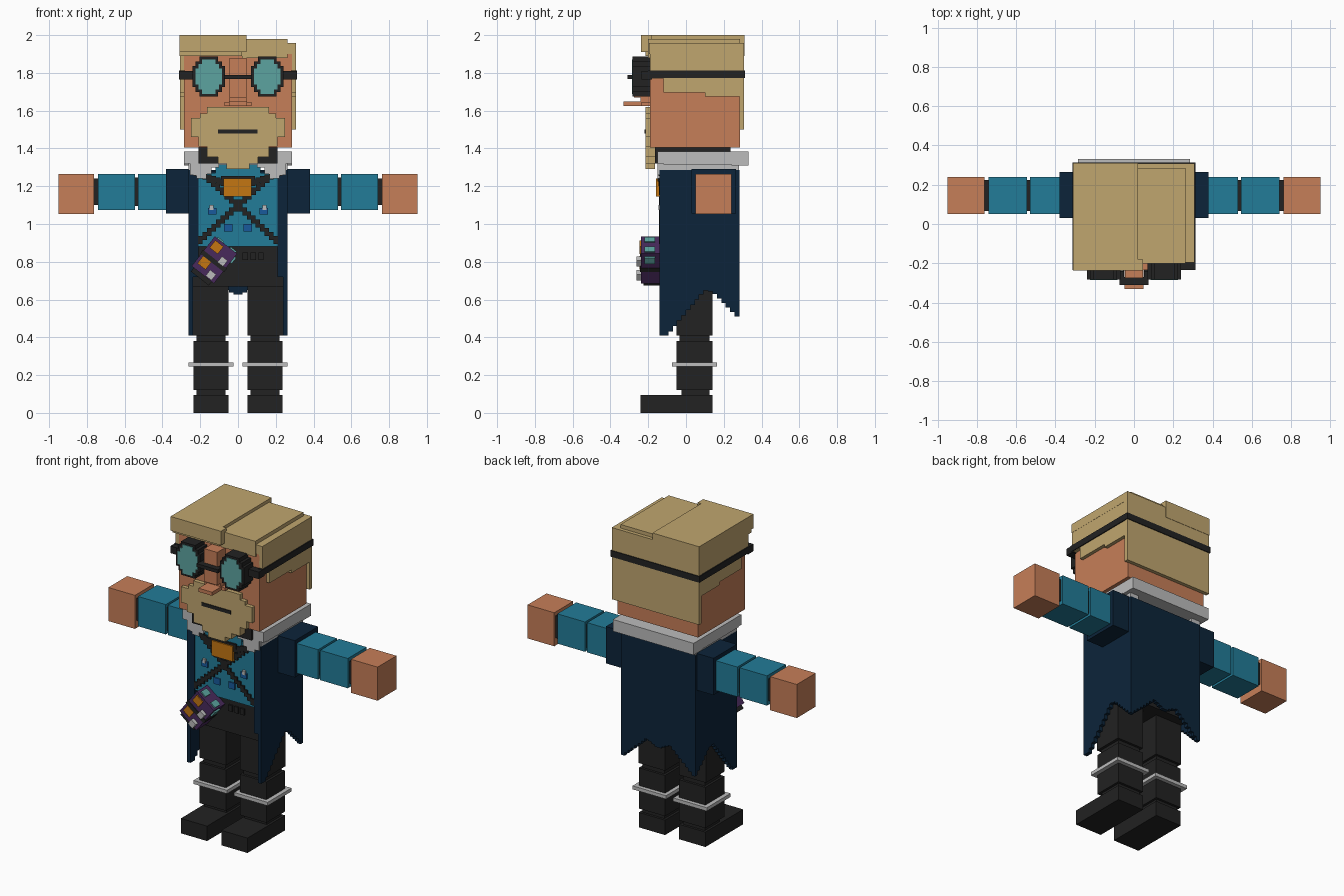
import bpy, bmesh, math
from mathutils import Matrix, Vector

if "Cube" in bpy.data.objects:
    bpy.data.objects.remove(bpy.data.objects["Cube"], do_unlink=True)


def material(name, rgb):
    lin = [((c / 255 + 0.055) / 1.055) ** 2.4 if c > 10 else c / 255 / 12.92 for c in rgb]
    m = bpy.data.materials.new(name)
    m.use_nodes = True
    m.diffuse_color = (*lin, 1)
    bsdf = m.node_tree.nodes["Principled BSDF"]
    bsdf.inputs["Base Color"].default_value = (*lin, 1)
    bsdf.inputs["Roughness"].default_value = 0.9
    return m


TAN = material("tan hair", (192, 166, 111))
SKIN = material("skin", (198, 126, 88))
BLACK = material("black", (34, 34, 34))
LENS = material("pale teal", (92, 164, 160))
BLUE = material("teal blue", (34, 124, 152))
NAVY = material("navy", (12, 36, 58))
GREY = material("light grey", (188, 188, 188))
GOLD = material("gold", (196, 118, 18))
PURPLE = material("purple", (72, 42, 92))
BADGE = material("badge blue", (24, 90, 156))


def finish(name, bm, mat):
    bmesh.ops.recalc_face_normals(bm, faces=bm.faces)
    me = bpy.data.meshes.new(name)
    bm.to_mesh(me)
    bm.free()
    me.materials.append(mat)
    ob = bpy.data.objects.new(name, me)
    bpy.context.collection.objects.link(ob)
    return ob


def add_box(bm, x, y, z):
    size = Matrix.Diagonal((x[1] - x[0], y[1] - y[0], z[1] - z[0], 1))
    mid = Matrix.Translation([(a + b) / 2 for a, b in (x, y, z)])
    bmesh.ops.create_cube(bm, size=1, matrix=mid @ size)


def box(name, mat, x, y, z):
    bm = bmesh.new()
    add_box(bm, x, y, z)
    return finish(name, bm, mat)


def pair(name, mat, x, y, z):
    """Mirrored boxes, given for the +x side."""
    box("left_" + name, mat, x, y, z)
    box("right_" + name, mat, (-x[1], -x[0]), y, z)


def prism(name, mat, pts, depth, axis="y"):
    """Outline (x,z) extruded along y, or (y,z) extruded along x."""
    bm = bmesh.new()
    place = (lambda u, w, d: (u, d, w)) if axis == "y" else (lambda u, w, d: (d, u, w))
    face = bm.faces.new([bm.verts.new(place(u, w, depth[0])) for u, w in pts])
    ext = bmesh.ops.extrude_face_region(bm, geom=[face])
    move = Vector(place(0, 0, depth[1] - depth[0]))
    bmesh.ops.translate(bm, vec=move, verts=[v for v in ext["geom"] if isinstance(v, bmesh.types.BMVert)])
    return finish(name, bm, mat)


def ragged_wall(name, keys, top, depth, axis):
    """Coat panel whose hem follows the key points in small steps."""
    n = round((keys[-1][0] - keys[0][0]) / 0.0235)
    step = (keys[-1][0] - keys[0][0]) / n
    pts = [(keys[-1][0], top), (keys[0][0], top)]
    for i in range(n):
        u = keys[0][0] + (i + 0.5) * step
        for (u0, w0), (u1, w1) in zip(keys, keys[1:]):
            if u0 <= u <= u1:
                w = w0 + (w1 - w0) * (u - u0) / (u1 - u0)
                break
        pts += [(u - step / 2, w), (u + step / 2, w)]
    prism(name, NAVY, pts, depth, axis)


def stepped_oval(cx, cz, a, b):
    q = [(a, b - 0.05), (a - 0.016, b - 0.05), (a - 0.016, b - 0.025), (a - 0.035, b - 0.025), (a - 0.035, b)]
    pts = q + [(-u, w) for u, w in q[::-1]] + [(-u, -w) for u, w in q] + [(u, -w) for u, w in q[::-1]]
    return [(cx + u, cz + w) for u, w in pts]


def stepped_strap(name, start, end, y, width=0.042):
    """Diagonal strap made of a staircase of thin blocks."""
    bm = bmesh.new()
    n = round(abs(end[0] - start[0]) / 0.0235)
    dx, dz = (end[0] - start[0]) / n, (end[1] - start[1]) / n
    for i in range(n):
        x, z = start[0] + dx * i, start[1] + dz * (i + 0.5)
        add_box(bm, sorted((x, x + dx)), y, (z - width / 2, z + width / 2))
    finish(name, bm, BLACK)


# Legs
pair("foot", BLACK, (0.05, 0.235), (-0.24, 0.14), (0, 0.095))
pair("ankle", BLACK, (0.065, 0.22), (-0.025, 0.125), (0.095, 0.12))
pair("shin", BLACK, (0.05, 0.235), (-0.05, 0.14), (0.12, 0.38))
pair("knee", BLACK, (0.065, 0.22), (-0.035, 0.125), (0.38, 0.41))
pair("thigh", BLACK, (0.05, 0.238), (-0.05, 0.14), (0.41, 0.68))
pair("shin_ring", GREY, (0.025, 0.262), (-0.075, 0.165), (0.245, 0.267))

# Torso and shirt front
box("hips", BLACK, (-0.24, 0.24), (-0.125, 0.2), (0.67, 0.88))
box("torso", NAVY, (-0.24, 0.24), (-0.125, 0.26), (0.88, 1.28))
box("shirt_front", BLUE, (-0.215, 0.215), (-0.133, -0.12), (0.88, 1.27))
box("shirt_neck", BLUE, (-0.12, 0.12), (-0.138, -0.1), (1.24, 1.315))
for i in range(3):
    box("belt_loop_%d" % i, BLACK, (0.025 + i * 0.042, 0.052 + i * 0.042), (-0.135, -0.12), (0.81, 0.85))

# Coat
side_hem = [(-0.14, 0.41), (-0.1, 0.41), (0.1, 0.65), (0.14, 0.64), (0.28, 0.5)]
back_hem = [(-0.26, 0.5), (-0.08, 0.66), (0, 0.62), (0.08, 0.66), (0.26, 0.5)]
ragged_wall("left_coat_side", side_hem, 1.285, (0.238, 0.262), "x")
ragged_wall("right_coat_side", side_hem, 1.285, (-0.262, -0.238), "x")
ragged_wall("coat_back", back_hem, 1.285, (0.258, 0.282), "y")
pair("coat_lapel", NAVY, (0.21, 0.24), (-0.14, -0.12), (0.72, 1.28))

# Harness, buckle and badges
for side, s in (("left", 1), ("right", -1)):
    stepped_strap(side + "_harness_strap", (s * 0.19, 1.27), (-s * 0.212, 0.905), (-0.142, -0.13))
    stepped_strap(side + "_buckle_strap", (s * 0.235, 1.275), (s * 0.07, 1.215), (-0.146, -0.13), 0.035)
    box(side + "_badge", BADGE, sorted((s * 0.115, s * 0.16)), (-0.141, -0.13), (1.05, 1.085))
    box(side + "_badge_pin", GREY, sorted((s * 0.13, s * 0.15)), (-0.146, -0.13), (1.075, 1.1))
    box(side + "_pocket_badge", BADGE, sorted((s * 0.03, s * 0.075)), (-0.141, -0.13), (0.96, 1.0))
box("buckle_top", BLACK, (-0.09, 0.09), (-0.15, -0.13), (1.225, 1.255))
box("buckle", GOLD, (-0.078, 0.072), (-0.158, -0.13), (1.145, 1.242))

# Arms
pair("coat_sleeve", NAVY, (0.24, 0.38), (0.03, 0.265), (1.055, 1.29))
pair("upper_arm", BLUE, (0.37, 0.53), (0.05, 0.24), (1.075, 1.265))
pair("elbow", BLACK, (0.53, 0.545), (0.065, 0.225), (1.095, 1.245))
pair("forearm", BLUE, (0.545, 0.74), (0.05, 0.24), (1.075, 1.265))
pair("wrist", BLACK, (0.74, 0.762), (0.065, 0.225), (1.1, 1.242))
pair("hand", SKIN, (0.762, 0.95), (0.05, 0.24), (1.052, 1.266))

# Collar and neck
box("neck", BLACK, (-0.21, 0.21), (-0.165, 0.235), (1.32, 1.405))
box("collar_back", GREY, (-0.285, 0.285), (0.24, 0.33), (1.31, 1.385))
pair("collar_side", GREY, (0.215, 0.285), (-0.12, 0.24), (1.315, 1.385))
pair("collar_lower", GREY, (0.2, 0.262), (-0.14, 0.28), (1.28, 1.32))
flap = [(0.285, 1.385), (0.2, 1.385), (0.2, 1.36), (0.17, 1.36), (0.17, 1.33), (0.1, 1.33), (0.1, 1.3),
        (0.14, 1.3), (0.14, 1.265), (0.17, 1.265), (0.17, 1.24), (0.22, 1.24), (0.22, 1.26), (0.255, 1.26),
        (0.255, 1.32), (0.285, 1.32)]
for side, s in (("left", 1), ("right", -1)):
    prism(side + "_collar_flap", GREY, [(s * x, z) for x, z in flap], (-0.15, -0.11))

# Head and hair
box("head", SKIN, (-0.285, 0.285), (-0.19, 0.285), (1.405, 1.9))
box("hair_back", TAN, (-0.308, 0.308), (0.282, 0.308), (1.5, 1.95))
side_hair = [(-0.19, 1.95), (-0.19, 1.77), (-0.12, 1.77), (-0.12, 1.695), (0.1, 1.695), (0.1, 1.675),
             (0.285, 1.675), (0.285, 1.95)]
prism("left_hair_side", TAN, side_hair, (0.28, 0.307), "x")
prism("right_hair_side", TAN, side_hair, (-0.307, -0.28), "x")
box("hair_top_right", TAN, (-0.31, 0.02), (-0.215, 0.31), (1.89, 2.0))
box("hair_fringe_right", TAN, (-0.31, 0.045), (-0.237, -0.18), (1.91, 2.0))
box("hair_top_left", TAN, (0.02, 0.262), (-0.2, 0.285), (1.88, 1.98))
box("hair_rim_left", TAN, (0.02, 0.308), (-0.195, 0.308), (1.9, 1.957))

# Beard and mouth
beard_half = [(0.165, 1.62), (0.165, 1.585), (0.2, 1.585), (0.2, 1.56), (0.25, 1.56), (0.25, 1.46),
              (0.21, 1.46), (0.21, 1.41), (0.165, 1.41), (0.165, 1.355), (0.105, 1.355), (0.105, 1.32),
              (0.06, 1.32), (0.06, 1.29)]
prism("beard", TAN, beard_half + [(-x, z) for x, z in beard_half[::-1]], (-0.215, -0.165))
box("mouth", BLACK, (-0.105, 0.102), (-0.219, -0.21), (1.478, 1.5))

# Nose
box("nose_bridge", SKIN, (-0.046, 0.046), (-0.275, -0.18), (1.67, 1.88))
box("nose_base", SKIN, (-0.046, 0.046), (-0.24, -0.18), (1.64, 1.675))
box("nose_tip", SKIN, (-0.048, 0.048), (-0.33, -0.18), (1.625, 1.648))
box("nostrils", SKIN, (-0.072, 0.072), (-0.235, -0.18), (1.625, 1.645))

# Goggles with strap
for side, s in (("left", 1), ("right", -1)):
    prism(side + "_goggle_rim", BLACK, stepped_oval(s * 0.155, 1.78, 0.085, 0.106), (-0.282, -0.18))
    prism(side + "_goggle_lens", LENS, stepped_oval(s * 0.155, 1.78, 0.07, 0.092), (-0.286, -0.27))
    box(side + "_goggle_hinge", BLACK, sorted((s * 0.235, s * 0.312)), (-0.235, -0.18), (1.765, 1.81))
    box(side + "_goggle_arm", BLACK, sorted((s * 0.052, s * 0.075)), (-0.31, -0.24), (1.768, 1.79))
pair("strap_side", BLACK, (0.28, 0.313), (-0.2, 0.313), (1.772, 1.812))
box("strap_back", BLACK, (-0.313, 0.313), (0.28, 0.313), (1.772, 1.812))
box("goggle_bridge", BLACK, (-0.07, 0.07), (-0.31, -0.27), (1.768, 1.79))

# Tilted hip pouch with vials
pouch = [
    ("pouch_body", PURPLE, (-0.075, 0.075), (-0.238, -0.12), (-0.1, 0.1)),
    ("pouch_band", BLACK, (-0.08, 0.08), (-0.243, -0.12), (-0.02, 0.005)),
    ("pouch_foot", BLACK, (-0.06, 0.06), (-0.225, -0.12), (-0.125, -0.1)),
    ("pouch_clasp_top", GOLD, (-0.06, -0.005), (-0.246, -0.12), (0.035, 0.085)),
    ("pouch_clasp_low", GOLD, (-0.06, -0.005), (-0.246, -0.12), (-0.07, -0.02)),
    ("pouch_tag_top", GREY, (0.02, 0.058), (-0.262, -0.12), (0.0, 0.04)),
    ("pouch_tag_low", GREY, (0.015, 0.055), (-0.262, -0.12), (-0.095, -0.055)),
    ("vial_front", LENS, (0.025, 0.065), (-0.22, -0.165), (0.09, 0.108)),
    ("vial_back", LENS, (0.07, 0.085), (-0.22, -0.165), (0.04, 0.08)),
    ("vial_side", LENS, (-0.06, -0.02), (-0.22, -0.165), (0.09, 0.108)),
]
for name, mat, x, y, z in pouch:
    ob = box(name, mat, x, y, z)
    ob.data.transform(Matrix.Translation((-0.125, 0, 0.81)) @ Matrix.Rotation(math.radians(38), 4, "Y"))
